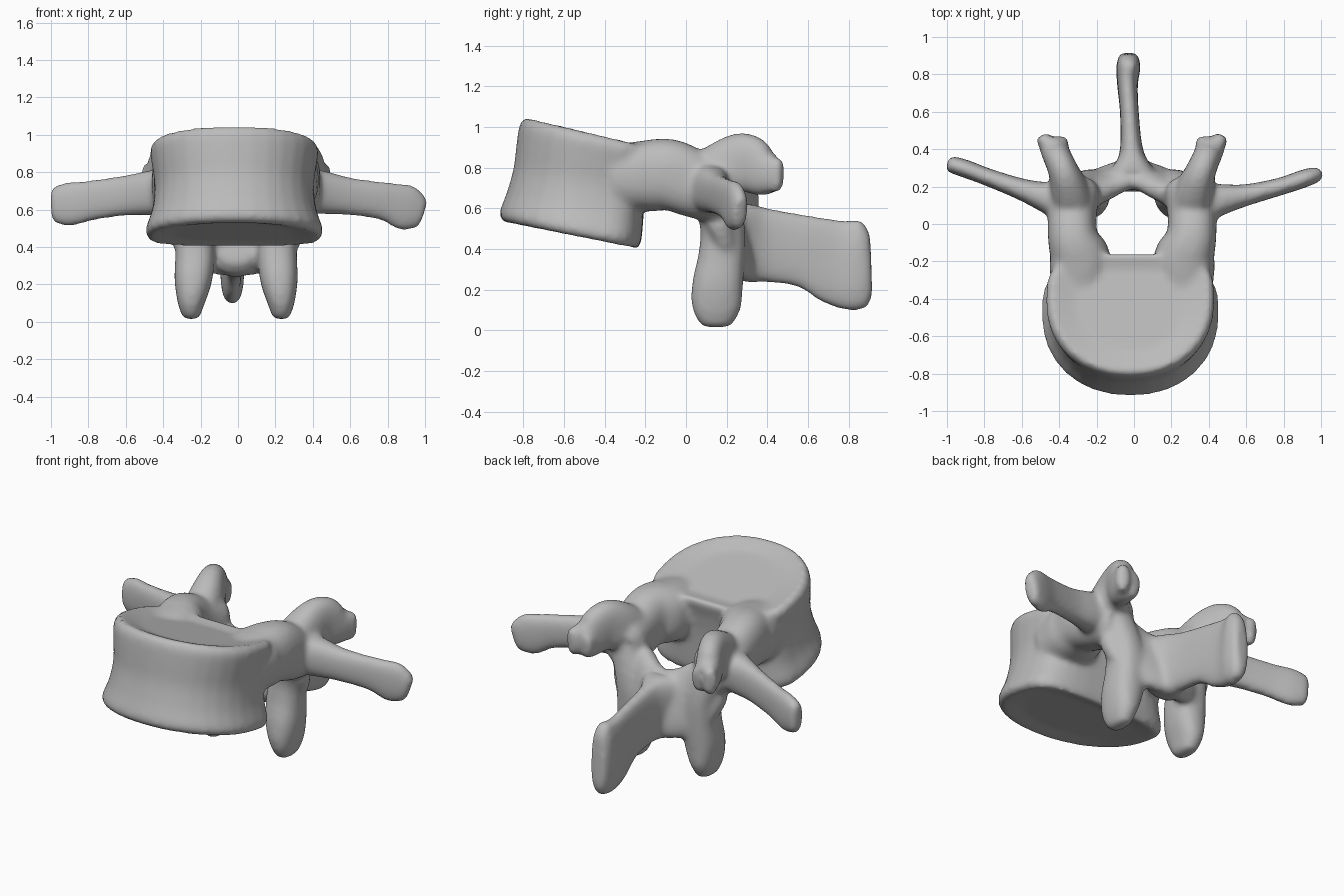
import bpy, bmesh, math
from mathutils import Vector

if "Cube" in bpy.data.objects:
    bpy.data.objects.remove(bpy.data.objects["Cube"])

bm = bmesh.new()
SIDES = 32


def power(v, n):
    return math.copysign(abs(v) ** (2 / n), v)


def skin(rings):
    """Join rings of points into one closed shell."""
    loops = [[bm.verts.new(p) for p in ring] for ring in rings]
    for a, b in zip(loops, loops[1:]):
        for i in range(SIDES):
            j = (i + 1) % SIDES
            bm.faces.new((a[i], a[j], b[j], b[i]))
    bm.faces.new(loops[0][::-1])
    bm.faces.new(loops[-1])


def spline(rows, steps=6):
    """Smooth curve through rows of numbers."""
    rows = [Vector(r) for r in rows]
    out = []
    for i in range(len(rows) - 1):
        p0, p1 = rows[max(i - 1, 0)], rows[i]
        p2, p3 = rows[i + 1], rows[min(i + 2, len(rows) - 1)]
        for k in range(steps):
            t = k / steps
            out.append(p1 + (p2 - p0) * (t / 2)
                       + (p0 * 2 - p1 * 5 + p2 * 4 - p3) * (t * t / 2)
                       + (p1 * 3 - p0 - p2 * 3 + p3) * (t ** 3 / 2))
    return out + [rows[-1]]


def limb(rows, up, mirror=False, n=2.4):
    """Tube along x, y, z with half-width across and half-height along up."""
    if mirror:
        rows = [(-0.02 - r[0], *r[1:]) for r in rows]
    pts = spline(rows)
    rings = []
    for i, p in enumerate(pts):
        tangent = (Vector(pts[min(i + 1, len(pts) - 1)][:3])
                   - Vector(pts[max(i - 1, 0)][:3])).normalized()
        side = tangent.cross(Vector(up)).normalized()
        top = side.cross(tangent)
        ring = []
        for k in range(SIDES):
            a = math.tau * k / SIDES
            ring.append(Vector(p[:3]) + side * p[3] * power(math.cos(a), n)
                        + top * p[4] * power(math.sin(a), n))
        rings.append(ring)
        # rounded ends
        if i in (0, len(pts) - 1):
            out = tangent * (-1 if i == 0 else 1) * min(p[3], p[4]) * 0.4
            c = Vector(p[:3])
            cap = [c + (q - c) * 0.75 + out for q in ring]
            rings.insert(0 if i == 0 else len(rings), cap)
    skin(rings)


UP, BACK = (0, 0, 1), (0, 1, 0)

# vertebral body: half-width, front y, back y, front z, back z
body = [(0.45, -0.89, -0.24, 0.53, 0.40), (0.475, -0.92, -0.22, 0.57, 0.44),
        (0.44, -0.885, -0.21, 0.67, 0.55), (0.425, -0.85, -0.2, 0.79, 0.68),
        (0.44, -0.835, -0.18, 0.91, 0.80), (0.45, -0.82, -0.16, 1.01, 0.87),
        (0.42, -0.79, -0.16, 1.05, 0.90)]
rings = []
for half, front, rear, zf, zr in spline(body, 3):
    mid = front + (rear - front) * 0.62
    ring = []
    for k in range(SIDES):
        a = math.tau * k / SIDES
        s = math.sin(a)
        n = 3.6 if s > 0 else 2.15
        y = mid + abs(power(s, n)) * ((rear if s > 0 else front) - mid)
        f = (y - front) / (rear - front)
        ring.append(Vector((-0.02 + half * power(math.cos(a), n), y, zf + (zr - zf) * f)))
    rings.append(ring)


def dished(ring, dip):
    c = sum(ring, Vector()) / SIDES
    return [c + (p - c) * 0.7 + Vector((0, 0, dip)) for p in ring]


skin([dished(rings[0], 0.02)] + rings + [dished(rings[-1], -0.03)])

for right in (False, True):
    # pedicle, its inner side curving round the canal
    limb([(0.27, -0.36, 0.75, 0.15, 0.16), (0.27, -0.19, 0.76, 0.165, 0.175),
          (0.305, -0.08, 0.765, 0.135, 0.175), (0.31, 0.04, 0.72, 0.13, 0.165),
          (0.29, 0.18, 0.68, 0.13, 0.16)], UP, right)
    # upper joint process with a forked tip
    limb([(0.30, 0.08, 0.73, 0.11, 0.13), (0.33, 0.2, 0.80, 0.1, 0.14),
          (0.36, 0.29, 0.825, 0.08, 0.145), (0.395, 0.37, 0.78, 0.075, 0.12),
          (0.42, 0.42, 0.77, 0.07, 0.1)], UP, right)
    limb([(0.41, 0.36, 0.77, 0.05, 0.1), (0.465, 0.46, 0.765, 0.04, 0.085)], UP, right)
    limb([(0.38, 0.36, 0.76, 0.05, 0.1), (0.37, 0.45, 0.75, 0.04, 0.075)], UP, right)
    # lower joint process
    limb([(0.28, 0.15, 0.68, 0.10, 0.11), (0.225, 0.18, 0.5, 0.095, 0.11),
          (0.21, 0.175, 0.36, 0.105, 0.115), (0.22, 0.155, 0.22, 0.1, 0.125),
          (0.23, 0.15, 0.11, 0.075, 0.12), (0.23, 0.15, 0.035, 0.05, 0.085)],
         BACK, right)
    # lamina, sloping to the midline
    limb([(0.25, 0.16, 0.6, 0.075, 0.15), (0.17, 0.205, 0.5, 0.07, 0.19),
          (0.08, 0.245, 0.45, 0.065, 0.2), (-0.02, 0.275, 0.43, 0.065, 0.19)],
         (0, -0.25, 1), right)

# transverse processes, the right one swept further back
limb([(0.32, 0.1, 0.71, 0.12, 0.12), (0.46, 0.13, 0.69, 0.085, 0.115),
      (0.6, 0.155, 0.67, 0.058, 0.1), (0.78, 0.2, 0.645, 0.047, 0.103),
      (0.9, 0.24, 0.61, 0.048, 0.125), (0.975, 0.265, 0.585, 0.042, 0.09)], UP)
limb([(-0.32, 0.1, 0.71, 0.12, 0.12), (-0.46, 0.14, 0.69, 0.085, 0.12),
      (-0.6, 0.185, 0.675, 0.058, 0.108), (-0.78, 0.25, 0.65, 0.047, 0.108),
      (-0.9, 0.295, 0.63, 0.048, 0.118), (-0.98, 0.32, 0.625, 0.045, 0.1)], UP)

# spinous process
limb([(-0.01, 0.25, 0.44, 0.14, 0.19), (-0.01, 0.33, 0.425, 0.085, 0.19),
      (-0.015, 0.42, 0.415, 0.058, 0.18), (-0.025, 0.6, 0.385, 0.05, 0.18),
      (-0.035, 0.75, 0.335, 0.055, 0.215), (-0.03, 0.84, 0.32, 0.065, 0.225),
      (-0.03, 0.89, 0.32, 0.055, 0.2)], UP, n=2.7)

bmesh.ops.recalc_face_normals(bm, faces=bm.faces)
mesh = bpy.data.meshes.new("vertebra")
bm.to_mesh(mesh)
bm.free()
bone = bpy.data.objects.new("vertebra", mesh)
bpy.context.collection.objects.link(bone)

# fuse the parts into one smooth bone
fuse = bone.modifiers.new("fuse", 'REMESH')
fuse.mode = 'VOXEL'
fuse.voxel_size = 0.014
fuse.use_smooth_shade = True
soften = bone.modifiers.new("soften", 'SMOOTH')
soften.factor = 0.5
soften.iterations = 16

grey = bpy.data.materials.new("bone grey")
grey.use_nodes = True
grey.diffuse_color = (0.5, 0.5, 0.5, 1)
grey.node_tree.nodes["Principled BSDF"].inputs["Base Color"].default_value = (0.5, 0.5, 0.5, 1)
mesh.materials.append(grey)
